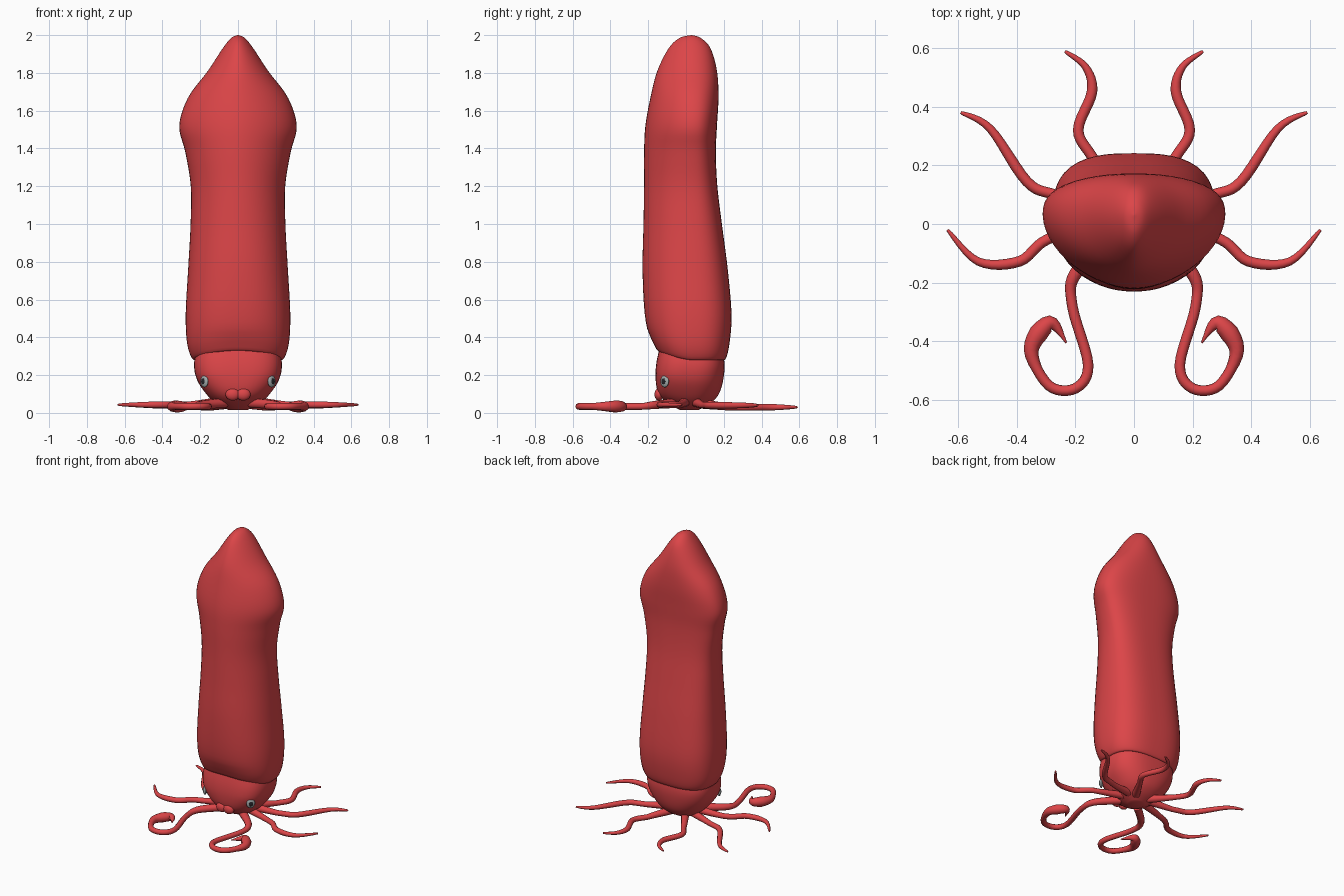
import bpy, bmesh, math
from mathutils import Vector

if "Cube" in bpy.data.objects:
    bpy.data.objects.remove(bpy.data.objects["Cube"])


def material(name, rgb):
    m = bpy.data.materials.new(name)
    m.diffuse_color = (*rgb, 1)
    m.use_nodes = True
    m.node_tree.nodes["Principled BSDF"].inputs["Base Color"].default_value = m.diffuse_color
    return m


RED = material("squid red", (0.72, 0.06, 0.065))
GREY = material("eye grey", (0.36, 0.4, 0.4))
DARK = material("pupil dark", (0.02, 0.02, 0.025))


def clamp(v):
    return max(0.0, min(1.0, v))


def finish(obj, mat):
    obj.data.materials.clear()
    obj.data.materials.append(mat)
    for p in obj.data.polygons:
        p.use_smooth = True
    return obj


def smooth_rows(rows, steps=5):
    """Fill in a smooth curve between the given rows."""
    rows = [Vector(r) for r in rows]
    pad = [rows[0]] + rows + [rows[-1]]
    out = []
    for a, b, c, d in zip(pad, pad[1:], pad[2:], pad[3:]):
        for k in range(steps):
            t = k / steps
            out.append(0.5 * (2 * b + (c - a) * t + (2 * a - 5 * b + 4 * c - d) * t * t
                              + (3 * b - a - 3 * c + d) * t ** 3))
    return out + [rows[-1]]


def loft(name, rows, powers, lift, mat, sides=56):
    """Rows are (z, half width, front y, back y); powers and lift are rules on z."""
    bm = bmesh.new()
    rings = []
    cy = 0.03
    for z, w, yf, yb in smooth_rows(rows):
        nf, nb = powers(z)
        ring = []
        for i in range(sides):
            a = 2 * math.pi * i / sides
            c, s = math.cos(a), math.sin(a)
            n, depth = (nb, yb - cy) if s >= 0 else (nf, cy - yf)
            r = (abs(c) ** n + abs(s) ** n) ** (-1 / n)
            ring.append(bm.verts.new((w * c * r, cy + depth * s * r,
                                      z + lift(z) * max(0, -s) ** 1.5)))
        rings.append(ring)
    for a, b in zip(rings, rings[1:]):
        for i in range(sides):
            j = (i + 1) % sides
            bm.faces.new((a[i], a[j], b[j], b[i]))
    bm.faces.new(rings[0])
    bm.faces.new(rings[-1])
    bmesh.ops.recalc_face_normals(bm, faces=bm.faces)
    me = bpy.data.meshes.new(name)
    bm.to_mesh(me)
    bm.free()
    obj = bpy.data.objects.new(name, me)
    bpy.context.collection.objects.link(obj)
    return finish(obj, mat)


# mantle with blended side fins and a lip that rises at the front
loft("mantle", [
    (0.32, 0.20, -0.12, 0.17),
    (0.28, 0.235, -0.150, 0.205),
    (0.36, 0.268, -0.184, 0.229),
    (0.52, 0.277, -0.218, 0.241),
    (0.76, 0.264, -0.230, 0.221),
    (1.00, 0.251, -0.225, 0.190),
    (1.20, 0.250, -0.222, 0.166),
    (1.38, 0.279, -0.222, 0.158),
    (1.52, 0.311, -0.215, 0.164),
    (1.67, 0.264, -0.188, 0.172),
    (1.81, 0.160, -0.152, 0.164),
    (1.93, 0.081, -0.092, 0.130),
    (1.985, 0.036, -0.034, 0.078),
    (2.0, 0.002, 0.028, 0.032)],
    lambda z: (2.4 - 0.6 * clamp((z - 0.3) / 1.2), 2.8 - 0.2 * clamp(z - 0.5)
               - 0.6 * clamp((z - 1.6) / 0.35)),
    lambda z: 0.05 * clamp((0.45 - z) / 0.14), RED)

# head, tapering into the ring of arms
loft("head", [
    (0.38, 0.205, -0.13, 0.18),
    (0.27, 0.232, -0.156, 0.203),
    (0.18, 0.219, -0.161, 0.198),
    (0.10, 0.168, -0.145, 0.174),
    (0.05, 0.115, -0.095, 0.128),
    (0.015, 0.050, -0.030, 0.066)],
    lambda z: (2 + clamp(z / 0.2), 2 + 0.7 * clamp(z / 0.25)),
    lambda z: 0, RED)


def ball(name, loc, scale, mat, normal=(0, 0, 1)):
    bpy.ops.mesh.primitive_uv_sphere_add(segments=24, ring_count=12, location=loc)
    obj = bpy.context.object
    obj.name = name
    obj.scale = scale
    obj.rotation_euler = Vector(normal).to_track_quat('Z', 'Y').to_euler()
    return finish(obj, mat)


def arm(name, points, height, club, side):
    """Tapered tube through (x, y) points, sloping down from the head."""
    cu = bpy.data.curves.new(name, 'CURVE')
    cu.dimensions = '3D'
    cu.bevel_depth = 1
    cu.bevel_resolution = 3
    cu.use_fill_caps = True
    path = smooth_rows(points, 6)
    sp = cu.splines.new('POLY')
    sp.points.add(len(path) - 1)
    for i, (p, (x, y)) in enumerate(zip(sp.points, path)):
        t = i / (len(path) - 1)
        root = clamp(1 - t * 5)
        p.co = (x * side, y, height + 0.02 * root, 1)
        if club:
            # spearhead swelling at the end of the tentacle
            d = (len(path) - 1 - i) / 12
            swell = max(0, 1 - abs(d - 0.75) / 0.6) if d < 0.75 else max(0, 1 - (d - 0.75) / 0.5)
            p.radius = 0.018 * clamp(0.15 + d * 1.6) + 0.015 * swell + 0.01 * root
        else:
            p.radius = 0.005 + 0.013 * clamp((1 - t) * 2.5) ** 0.8 + 0.01 * root
    obj = bpy.data.objects.new(name, cu)
    bpy.context.collection.objects.link(obj)
    bpy.ops.object.select_all(action='DESELECT')
    obj.select_set(True)
    bpy.context.view_layer.objects.active = obj
    bpy.ops.object.convert(target='MESH')
    finish(bpy.context.object, RED)


ARMS = {
    "back_arm": (0.03, False, [(0.05, 0.08), (0.14, 0.225), (0.19, 0.32),
                               (0.143, 0.45), (0.165, 0.535), (0.235, 0.588)]),
    "rear_side_arm": (0.04, False, [(0.08, 0.05), (0.27, 0.1), (0.365, 0.145),
                                    (0.49, 0.325), (0.59, 0.38)]),
    "front_side_arm": (0.043, False, [(0.08, 0.0), (0.29, -0.05), (0.39, -0.127),
                                      (0.53, -0.128), (0.635, -0.02)]),
    "long_tentacle": (0.034, True, [(0.07, -0.05), (0.2, -0.17), (0.21, -0.28),
                                    (0.156, -0.48), (0.2, -0.56), (0.29, -0.55),
                                    (0.35, -0.43), (0.285, -0.337), (0.23, -0.405)]),
}

# mirrored eyes, arms and the two lobes of the siphon
for side, label in ((1, "right"), (-1, "left")):
    n = Vector((0.74 * side, -0.66, 0.0)).normalized()
    c = Vector((0.178 * side, -0.113, 0.167))
    ball(label + "_eye", c, (0.028, 0.032, 0.012), GREY, n)
    ball(label + "_pupil", c + n * 0.01, (0.014, 0.016, 0.004), DARK, n)
    for name, (height, club, pts) in ARMS.items():
        arm(label + "_" + name, pts, height, club, side)
    ball(label + "_siphon_lobe", (0.028 * side, -0.143, 0.098), (0.038, 0.024, 0.033), RED)
